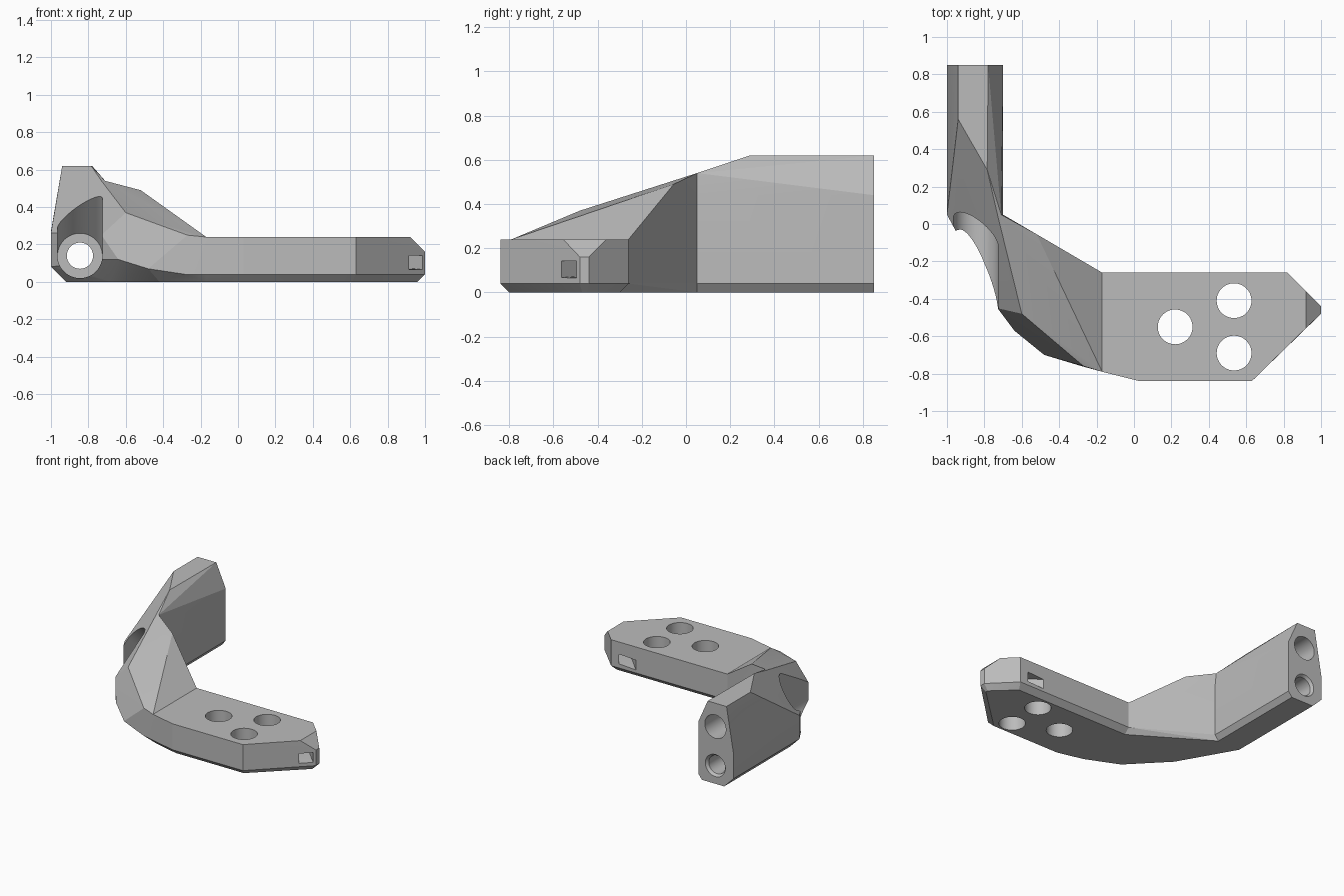
import bpy, bmesh, math
from mathutils import Vector, Matrix

cube = bpy.data.objects.get("Cube")
if cube:
    bpy.data.objects.remove(cube, do_unlink=True)

grey = bpy.data.materials.new("light_grey")
grey.use_nodes = True
grey.diffuse_color = (0.5, 0.5, 0.5, 1)
grey.node_tree.nodes["Principled BSDF"].inputs["Base Color"].default_value = (0.5, 0.5, 0.5, 1)


def finish(name, bm, helper=False):
    bmesh.ops.recalc_face_normals(bm, faces=bm.faces)
    mesh = bpy.data.meshes.new(name)
    bm.to_mesh(mesh)
    bm.free()
    mesh.materials.append(grey)
    ob = bpy.data.objects.new(name, mesh)
    bpy.context.collection.objects.link(ob)
    ob.hide_render = helper
    return ob


def hull(name, points, helper=False):
    bm = bmesh.new()
    for p in points:
        bm.verts.new(p)
    res = bmesh.ops.convex_hull(bm, input=bm.verts)
    junk = {g for g in res["geom_interior"] + res["geom_unused"] if isinstance(g, bmesh.types.BMVert)}
    bmesh.ops.delete(bm, geom=list(junk), context='VERTS')
    bmesh.ops.dissolve_limit(bm, angle_limit=0.01, verts=bm.verts, edges=bm.edges)
    return finish(name, bm, helper)


def level(z, outline):
    return [(x, y, z) for x, y in outline]


def ring(r, x, y, z, count=48):
    # circle standing across the y axis
    steps = [2 * math.pi * i / count for i in range(count)]
    return [(x + r * math.cos(a), y, z + r * math.sin(a)) for a in steps]


def combine(target, other, mode):
    mod = target.modifiers.new(mode.lower(), 'BOOLEAN')
    mod.operation, mod.solver, mod.object = mode, 'EXACT', other
    bpy.context.view_layer.objects.active = target
    bpy.ops.object.modifier_apply(modifier=mod.name)
    bpy.data.objects.remove(other, do_unlink=True)


# Sections shared between neighbouring parts
INNER_Y, PLATE_X = 0.05, -0.17
arm_joint = [(x, INNER_Y, z) for x, z in [
    (-0.73, 0.54), (-0.71, 0.54), (-0.7, 0.44), (-0.7, 0.04), (-0.73, 0),
    (-0.92, 0), (-1, 0.08), (-1, 0.262)]]
plate_joint = [(PLATE_X, y, z) for y, z in [
    (-0.26, 0.24), (-0.26, 0.04), (-0.3, 0), (-0.75, 0), (-0.79, 0.04), (-0.79, 0.24)]]

# Upright arm with bevelled edges
back = [(x, 0.85, z) for x, z in [
    (-0.94, 0.62), (-0.78, 0.62), (-0.7, 0.44), (-0.7, 0.04), (-0.73, 0),
    (-0.92, 0), (-1, 0.08), (-1, 0.27)]]
body = hull("bracket", back + arm_joint + [(-0.94, 0.56, 0.62), (-0.785, 0.29, 0.62)])

# Sloping corner between arm and plate
corner = hull("corner", arm_joint + plate_joint + [
    (-0.52, -0.055, 0.49), (-0.6, -0.48, 0.37), (-0.27, -0.76, 0.25),
    (-0.73, -0.45, 0.25), (-0.73, -0.45, 0.12), (-0.64, -0.57, 0.12),
    (-0.48, -0.7, 0.07), (-0.28, -0.76, 0.04)]
    + level(0, [(-0.68, -0.37), (-0.42, -0.64)]))

# Mounting plate with pointed end
side = [(0.82, -0.26), (0.63, -0.84), (0.03, -0.84)]
tip = [(1, -0.44), (1, -0.48)]
plate = hull("plate", plate_joint
             + level(0.24, side + [(0.92, -0.36), (0.92, -0.556)])
             + level(0.16, tip) + level(0.04, side + tip)
             + level(0, [(0.8, -0.3), (0.96, -0.45), (0.96, -0.47), (0.61, -0.8), (0.03, -0.8)]))
combine(body, corner, 'UNION')
combine(body, plate, 'UNION')

# Round holes through the plate
for x, y in [(0.22, -0.55), (0.535, -0.41), (0.535, -0.69)]:
    bm = bmesh.new()
    bmesh.ops.create_cone(bm, cap_ends=True, segments=48, radius1=0.093, radius2=0.093, depth=1,
                          matrix=Matrix.Translation((x, y, 0)))
    combine(body, finish("plate_hole", bm, True), 'DIFFERENCE')

# Arm bores: screw hole, entry bevel, blind hole and flared access recess
AX, LOW, HIGH, SEAT = -0.845, 0.14, 0.44, 0.18
bores = [
    ring(0.07, AX, 1, LOW) + ring(0.07, AX, 0, LOW),
    ring(0.1, AX, 0.87, LOW) + ring(0.07, AX, 0.83, LOW),
    ring(0.09, AX, 1, HIGH) + ring(0.09, AX, 0.5, HIGH),
    ring(0.12, AX, SEAT, LOW) + ring(0.12, AX, -0.7, LOW) + ring(0.12, AX, -0.7, LOW + 0.88),
]
for points in bores:
    combine(body, hull("bore", points, True), 'DIFFERENCE')

# Arched strap slot crossing the plate end diagonally
bm = bmesh.new()
steps = [i / 12 for i in range(-6, 7)]


def arch(t, z):
    middle, along, across = Vector((0.81, -0.39, z)), Vector((-0.707, 0.707, 0)), Vector((0.707, 0.707, 0))
    return middle + along * t - across * 0.05 + Vector((0, 0, 0.05 * math.cos(t * 3)))


lower = [bm.verts.new(arch(t, 0.025)) for t in steps]
upper = [bm.verts.new(arch(t, 0.1)) for t in reversed(steps)]
face = bm.faces.new(lower + upper)
grown = bmesh.ops.extrude_face_region(bm, geom=[face])["geom"]
bmesh.ops.translate(bm, vec=(0.0707, 0.0707, 0),
                    verts=[v for v in grown if isinstance(v, bmesh.types.BMVert)])
combine(body, finish("strap_slot", bm, True), 'DIFFERENCE')

# Smooth bores, crisp facets
bpy.ops.object.select_all(action='DESELECT')
body.select_set(True)
bpy.context.view_layer.objects.active = body
bpy.ops.object.shade_smooth_by_angle(angle=math.radians(12))
